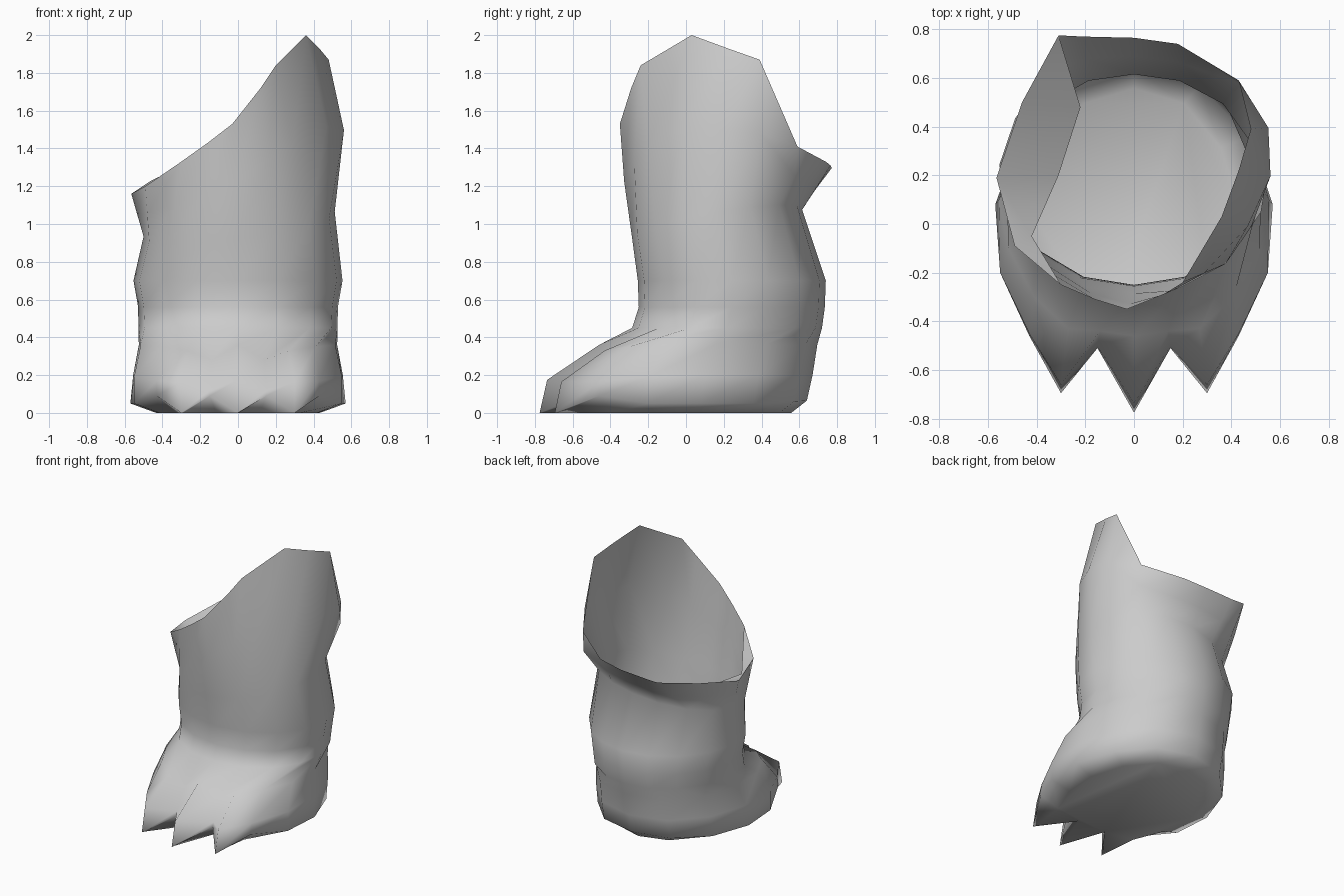
import bpy, bmesh, math
from mathutils import Vector

if "Cube" in bpy.data.objects:
    bpy.data.objects.remove(bpy.data.objects["Cube"])

N = 16  # columns, counter-clockwise from the front


def mirrored(half):
    """Front-to-back half outline (9 points) -> closed symmetric ring."""
    return [Vector(p) for p in half] + [Vector((-x, y, z)) for x, y, z in half[7:0:-1]]


def oval(z, rx, front, back, power=2.1, taper=.28):
    """Slightly squared cross-section of the leg, narrower at the back."""
    ring = []
    for i in range(N):
        a = 2 * math.pi * i / N
        s, c = math.sin(a), -math.cos(a)
        k = (abs(s) ** power + abs(c) ** power) ** (-1 / power)
        y = (front + back) / 2 + (back - front) / 2 * c * k
        ring.append(Vector((rx * s * k * (1 - taper * max(0, y - .2)), y, z)))
    return ring


# Foot: claw tips, claw tops and knuckles
edge = mirrored([(0, -.775, 0), (.15, -.51, .09), (.3, -.695, 0), (.43, -.46, .09), (.55, -.2, .05),
                 (.57, .08, .05), (.47, .36, .05), (.27, .57, .06), (0, .64, .065)])
claws = mirrored([(0, -.735, .175), (.15, -.5, .12), (.3, -.66, .165), (.43, -.45, .17), (.55, -.2, .19),
                  (.555, .1, .2), (.47, .38, .2), (.27, .6, .2), (0, .67, .2)])
knuckles = mirrored([(0, -.46, .36), (.14, -.44, .28), (.27, -.43, .33), (.41, -.3, .35), (.515, -.1, .36),
                     (.525, .15, .36), (.44, .42, .36), (.26, .63, .36), (0, .695, .36)])
sole = [Vector((p.x * .76, p.y * .87, 0)) for p in edge]
for i in (0, 2, 14):
    sole[i] = edge[i] * .97

# Leg with a tilted waist, then the slanted torn rim
waist = oval(1.0, .5, -.285, .615, 2.2, .1)
for p in waist:
    p.z += .13 * p.x + .17 * (p.y - .17)
    if p.x > .3:
        p.x += .012
leg = [oval(.45, .53, -.285, .72), oval(.56, .535, -.25, .735), oval(.7, .56, -.255, .74), waist]
rim = [Vector(p) for p in [
    (-.03, -.35, 1.53), (.12, -.29, 1.72), (.2, -.24, 1.84), (.36, .03, 2), (.43, .22, 1.93),
    (.48, .39, 1.87), (.43, .59, 1.41), (.18, .74, 1.33), (0, .765, 1.31), (-.21, .77, 1.3),
    (-.31, .775, 1.3), (-.46, .5, 1.23), (-.565, .19, 1.16), (-.49, -.09, 1.2),
    (-.3, -.25, 1.33), (-.16, -.31, 1.43)]]
bulge = []
for i, (a, b) in enumerate(zip(waist, rim)):
    m = a.lerp(b, .5)
    out = Vector((m.x, m.y - .17, 0)).normalized()
    push = {0: .01, 3: .05, 4: .09, 5: .08, 6: .05}.get(i, 0)
    bulge.append(m + out * push)

bm = bmesh.new()
rings = [[bm.verts.new(p) for p in r] for r in [sole, edge, claws, knuckles] + leg + [bulge, rim]]
for lo, hi in zip(rings, rings[1:]):
    for i in range(N):
        j = (i + 1) % N
        bm.faces.new((lo[i], lo[j], hi[j], hi[i]))
bm.faces.new(rings[0][::-1])

# Flap folded inward along the low left side of the rim
inner = [rings[-1][10]] + [bm.verts.new(p) for p in
         [(-.22, .48, 1.1), (-.31, .2, 1.05), (-.42, -.05, 1.08)]] + [rings[-1][14]]
top = rings[-1][10:15]
for i in range(4):
    corners = list(dict.fromkeys((top[i], top[i + 1], inner[i + 1], inner[i])))
    bm.faces.new(corners)

mesh = bpy.data.meshes.new("clawed_foot")
bm.to_mesh(mesh)
bm.free()
foot = bpy.data.objects.new("clawed_foot", mesh)
bpy.context.collection.objects.link(foot)
bpy.context.view_layer.objects.active = foot
foot.select_set(True)
bpy.ops.object.shade_smooth_by_angle(angle=math.radians(110))
